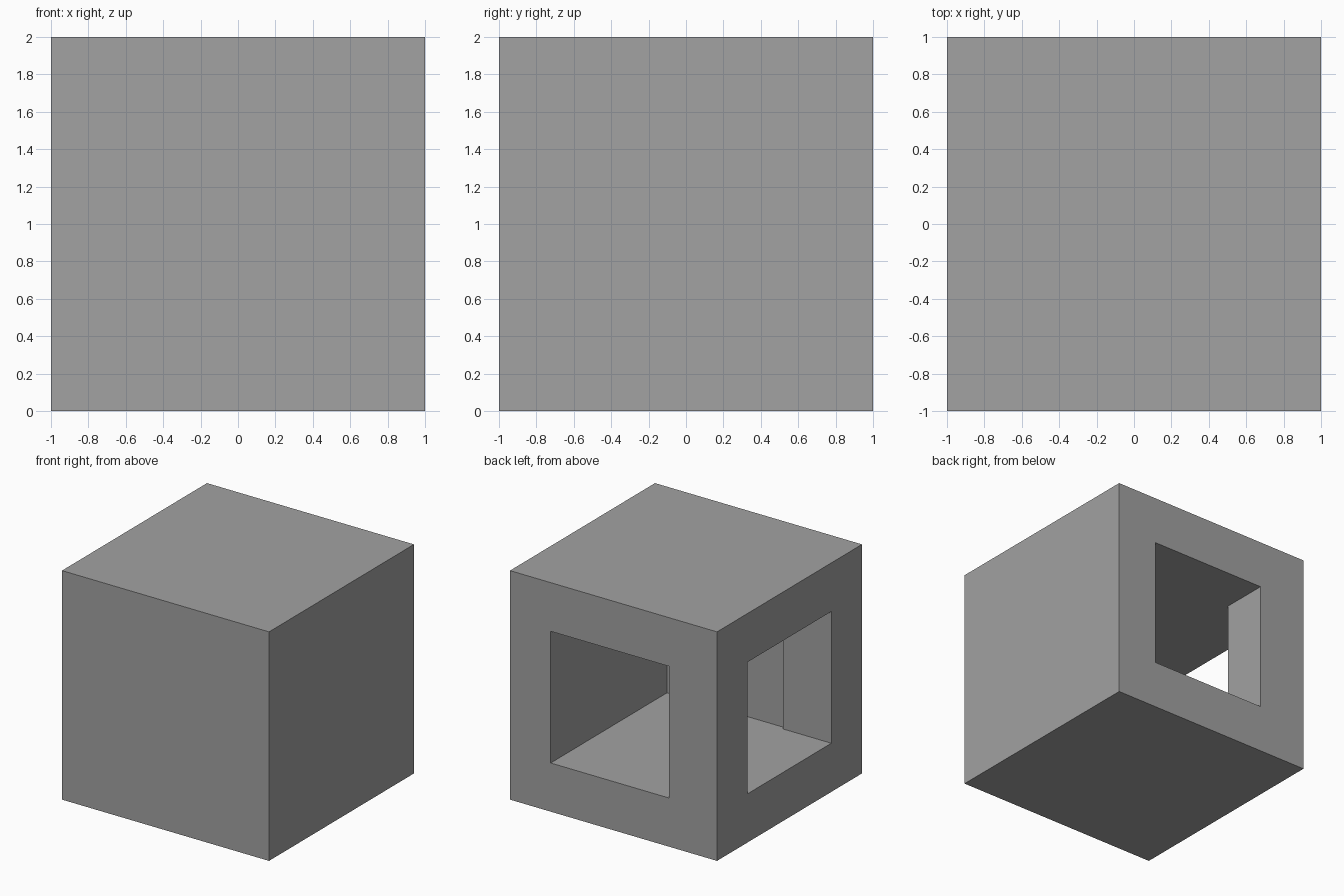
import bpy, bmesh

if "Cube" in bpy.data.objects:
    bpy.data.objects.remove(bpy.data.objects["Cube"])

# One flat grey for the whole model
grey = bpy.data.materials.new("plain_grey")
grey.diffuse_color = (0.36, 0.36, 0.36, 1.0)
grey.use_nodes = True
grey.node_tree.nodes["Principled BSDF"].inputs["Base Color"].default_value = grey.diffuse_color


def prism(name, outline, z0, z1):
    """Extrude a plan outline (counter-clockwise) from z0 to z1."""
    bm = bmesh.new()
    base = bm.faces.new([bm.verts.new((x, y, z0)) for x, y in outline])
    top = bmesh.ops.extrude_face_region(bm, geom=[base], use_keep_orig=True)
    verts = [v for v in top["geom"] if isinstance(v, bmesh.types.BMVert)]
    bmesh.ops.translate(bm, verts=verts, vec=(0, 0, z1 - z0))
    bmesh.ops.recalc_face_normals(bm, faces=bm.faces)
    mesh = bpy.data.meshes.new(name)
    bm.to_mesh(mesh)
    bm.free()
    mesh.materials.append(grey)
    obj = bpy.data.objects.new(name, mesh)
    bpy.context.collection.objects.link(obj)
    return obj


# Outer cube
block = prism("hollow_block", [(-1, -1), (1, -1), (1, 1), (-1, 1)], 0, 2)

# Bent passage: square openings in the back and left faces meeting inside
left, right, end, half, out = -0.535, 0.607, -0.605, 0.577, 1.2
passage = prism("passage_cutter", [
    (-out, -half), (left, -half), (left, end), (right, end),
    (right, out), (left, out), (left, half), (-out, half)], 0.425, 1.575)
passage.hide_render = True

# Cut the passage out of the cube
cut = block.modifiers.new("passage", 'BOOLEAN')
cut.operation = 'DIFFERENCE'
cut.solver = 'EXACT'
cut.object = passage
bpy.context.view_layer.objects.active = block
bpy.ops.object.modifier_apply(modifier=cut.name)
bpy.data.objects.remove(passage)
